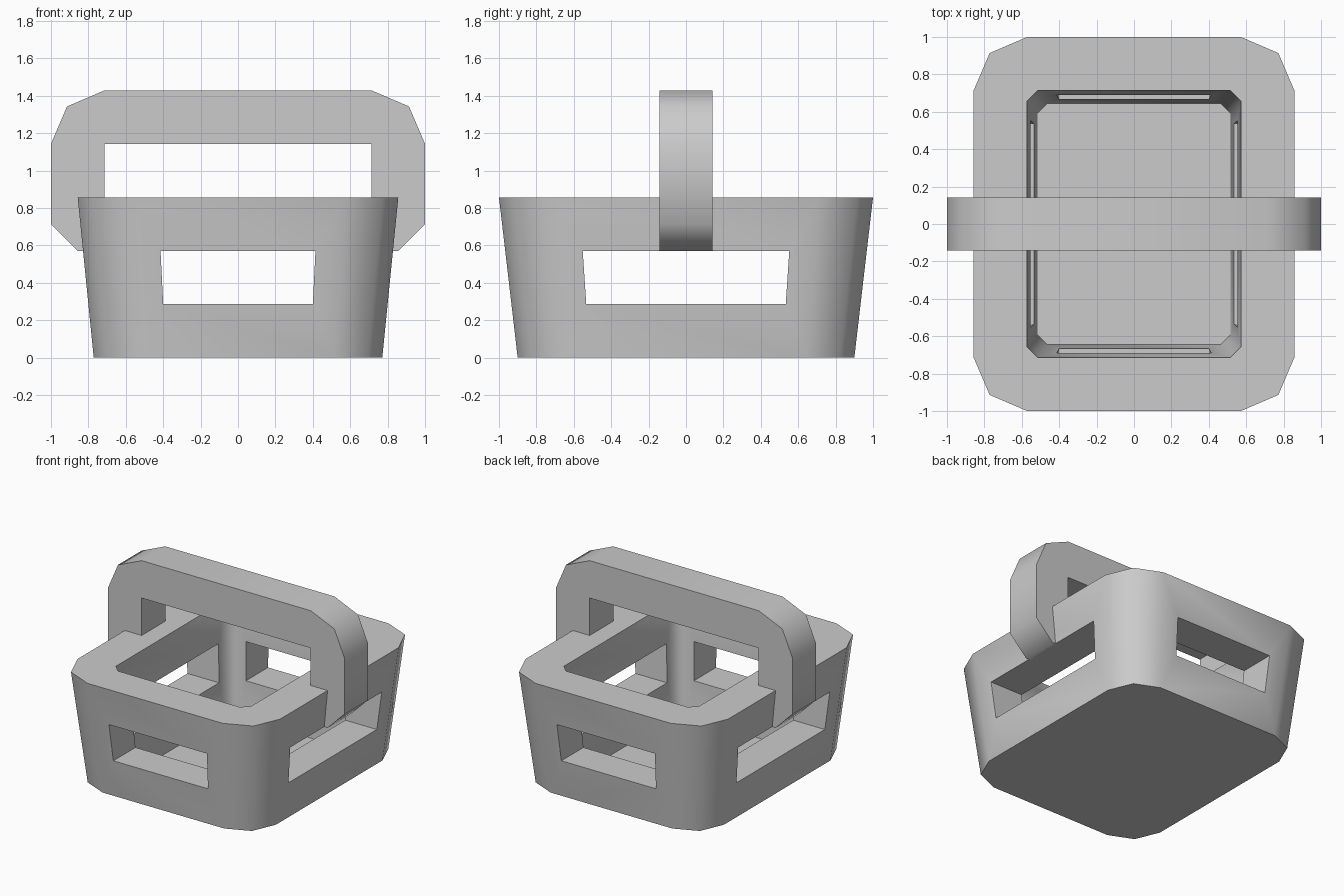
import bpy, bmesh, math

if "Cube" in bpy.data.objects:
    bpy.data.objects.remove(bpy.data.objects["Cube"])

U = 1 / 7          # design unit
TOP = 6 * U        # basket height

grey = bpy.data.materials.new("light_grey")
grey.diffuse_color = (0.6, 0.6, 0.6, 1)
grey.use_nodes = True
grey.node_tree.nodes["Principled BSDF"].inputs["Base Color"].default_value = grey.diffuse_color


def taper(z):
    return 0.9 + 0.1 * z / TOP


def make(name, bm):
    bmesh.ops.recalc_face_normals(bm, faces=bm.faces)
    me = bpy.data.meshes.new(name)
    bm.to_mesh(me)
    bm.free()
    me.materials.append(grey)
    ob = bpy.data.objects.new(name, me)
    bpy.context.collection.objects.link(ob)
    return ob


def loft(name, rings):
    bm = bmesh.new()
    vs = [[bm.verts.new(p) for p in r] for r in rings]
    n = len(vs[0])
    bm.faces.new(vs[0])
    bm.faces.new(vs[1])
    for i in range(n):
        j = (i + 1) % n
        bm.faces.new((vs[0][i], vs[0][j], vs[1][j], vs[1][i]))
    return make(name, bm)


def tapered_prism(name, loop, z0, z1):
    return loft(name, [[(x * taper(z), y * taper(z), z) for x, y in loop]
                       for z in (z0, z1)])


def four_way(corner):
    """Mirror the +x +y corner points into a closed outline."""
    c, r = corner, corner[::-1]
    return (c + [(x, -y) for x, y in r] + [(-x, -y) for x, y in c]
            + [(-x, y) for x, y in r])


def rect(x, y):
    return [(x, y), (x, -y), (-x, -y), (-x, y)]


def smooth(ob):
    bpy.ops.object.select_all(action='DESELECT')
    ob.select_set(True)
    bpy.context.view_layer.objects.active = ob
    bpy.ops.object.shade_smooth_by_angle(angle=math.radians(50))


# Basket body: tapered shell with rounded corners
outer = four_way([(4 * U, 7 * U), (5.4 * U, 6.4 * U), (6 * U, 5 * U)])
inner = four_way([(3.6 * U, 5 * U), (4 * U, 4.6 * U)])
basket = tapered_prism("basket_body", outer, 0, TOP)

# Cavity and the windows through all four walls
cutters = [
    tapered_prism("cavity_cutter", inner, 0.008, TOP + 0.2),
    tapered_prism("front_back_window_cutter", rect(3 * U, 1.4), 2 * U, 4 * U),
    tapered_prism("side_window_cutter", rect(1.4, 4 * U), 2 * U, 4 * U),
]
bpy.context.view_layer.objects.active = basket
for c in cutters:
    c.hide_render = True
    m = basket.modifiers.new(c.name, 'BOOLEAN')
    m.operation = 'DIFFERENCE'
    m.solver = 'EXACT'
    m.object = c
    bpy.ops.object.modifier_apply(modifier=m.name)
    bpy.data.objects.remove(c)
smooth(basket)

# Handle: flat arch with chamfered corners, legs sunk into the rim
half = [(5 * U, 4 * U), (6 * U, 4 * U), (7 * U, 5 * U), (7 * U, 8 * U),
        (6.4 * U, 9.4 * U), (5 * U, 10 * U)]
arch = half + [(-x, z) for x, z in half[::-1]] + [(-5 * U, 8 * U), (5 * U, 8 * U)]
handle = loft("handle", [[(x, y, z) for x, z in arch] for y in (-U, U)])
smooth(handle)
